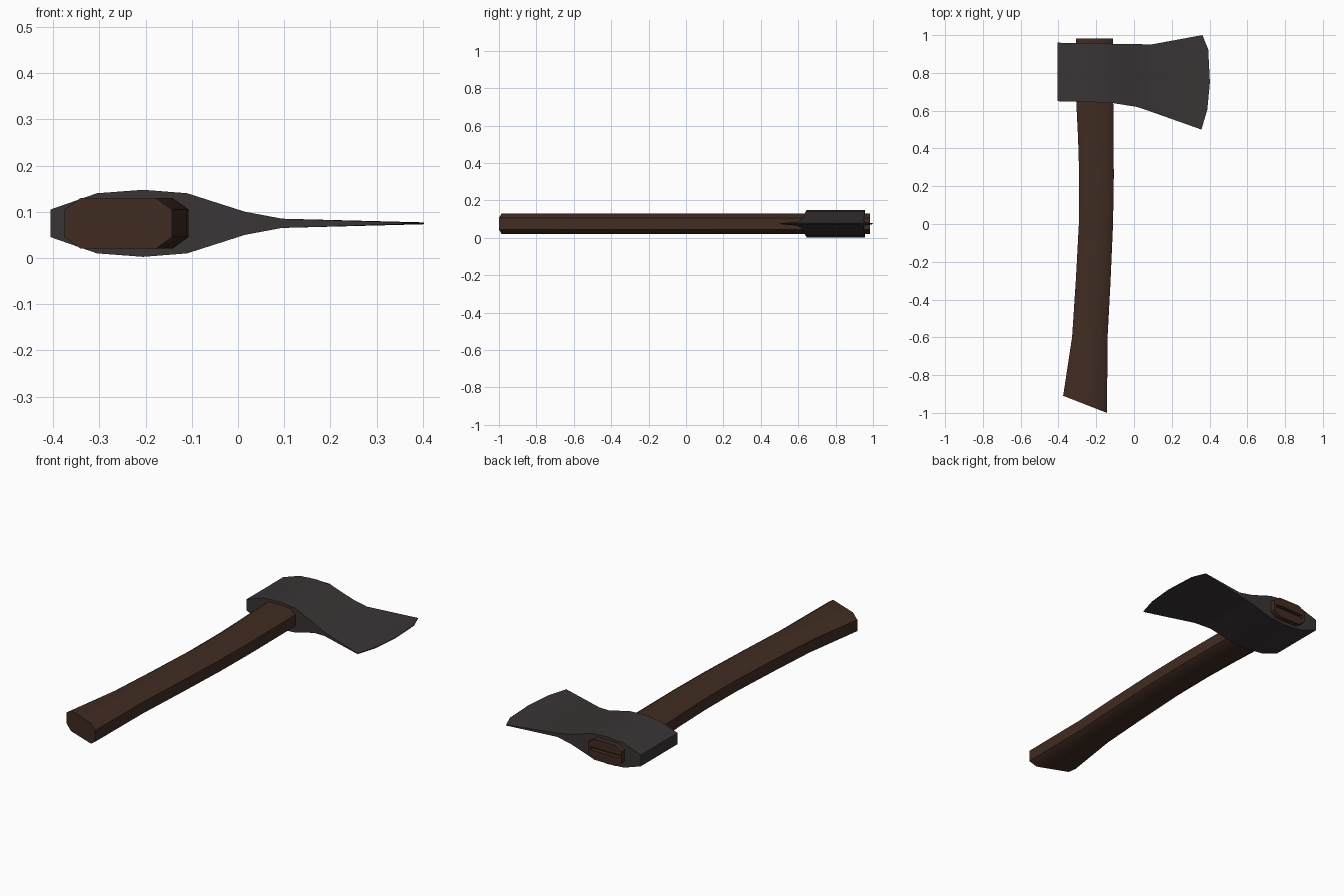
import bpy, bmesh

if "Cube" in bpy.data.objects:
    bpy.data.objects.remove(bpy.data.objects["Cube"])

ZC = 0.075  # mid height of the whole axe


def material(name, rgb):
    m = bpy.data.materials.new(name)
    m.diffuse_color = (*rgb, 1)
    m.use_nodes = True
    m.node_tree.nodes["Principled BSDF"].inputs["Base Color"].default_value = m.diffuse_color
    return m


def loft(name, rings, mat, angle):
    """Skin a list of equal-length vertex rings and cap both ends."""
    bm = bmesh.new()
    loops = [[bm.verts.new(p) for p in ring] for ring in rings]
    n = len(loops[0])
    for a, b in zip(loops, loops[1:]):
        for i in range(n):
            j = (i + 1) % n
            bm.faces.new((a[i], a[j], b[j], b[i]))
    bm.faces.new(loops[0])
    bm.faces.new(loops[-1][::-1])
    bmesh.ops.recalc_face_normals(bm, faces=bm.faces)
    me = bpy.data.meshes.new(name)
    bm.to_mesh(me)
    bm.free()
    me.materials.append(mat)
    ob = bpy.data.objects.new(name, me)
    bpy.context.collection.objects.link(ob)
    bpy.ops.object.select_all(action='DESELECT')
    ob.select_set(True)
    bpy.context.view_layer.objects.active = ob
    bpy.ops.object.shade_smooth_by_angle(angle=angle)
    return ob


steel = material("dark_steel", (0.042, 0.034, 0.035))
wood = material("brown_wood", (0.052, 0.025, 0.016))

# Axe head: stations of x, low y, high y, half thickness
stations = [(-0.405, 0.65, 0.96, 0.03), (-0.305, 0.648, 0.957, 0.065),
            (-0.205, 0.645, 0.956, 0.0725), (-0.11, 0.64, 0.954, 0.065),
            (0.015, 0.62, 0.952, 0.025), (0.095, 0.593, 0.951, 0.01)]
edge = [(0.357, 0.5), (0.388, 0.605), (0.402, 0.75), (0.393, 0.925), (0.362, 1.0)]
rings = []
for x, y0, y1, h in stations:
    ys = [y0 + (y1 - y0) * (y - 0.5) / 0.5 for _, y in edge]
    rings.append([(x, y, ZC - h) for y in ys] + [(x, y, ZC + h) for y in reversed(ys)])
rings.append([(x, y, ZC - 0.002) for x, y in edge] +
             [(x, y, ZC + 0.002) for x, y in reversed(edge)])
loft("axe_head", rings, steel, 0.6)

# Handle: octagonal section swept along y, with a slanted butt
path = [(-1.0, -0.375, -0.143), (-0.6, -0.328, -0.14), (-0.3, -0.308, -0.124),
        (0.0, -0.292, -0.111), (0.25, -0.29, -0.107), (0.45, -0.296, -0.108),
        (0.65, -0.306, -0.11), (0.983, -0.308, -0.11)]
rings = []
for k, (y, xl, xr) in enumerate(path):
    c = 0.035
    outline = [(xl, -0.03), (xl + c, -0.055), (xr - c, -0.055), (xr, -0.03),
               (xr, 0.03), (xr - c, 0.055), (xl + c, 0.055), (xl, 0.03)]
    slant = 0.39 if k == 0 else 0
    rings.append([(x, y + slant * (xr - x), ZC + z) for x, z in outline])
handle = loft("handle", rings, wood, 0.9)

# Slot cut in the top end of the handle
bpy.ops.mesh.primitive_cube_add(size=1, location=(-0.209, 0.985, ZC))
cutter = bpy.context.object
cutter.name = "slot_cutter"
cutter.scale = (0.17, 0.05, 0.016)
cutter.hide_render = True
cutter.display_type = 'WIRE'
mod = handle.modifiers.new("slot", 'BOOLEAN')
mod.operation = 'DIFFERENCE'
mod.solver = 'EXACT'
mod.object = cutter
